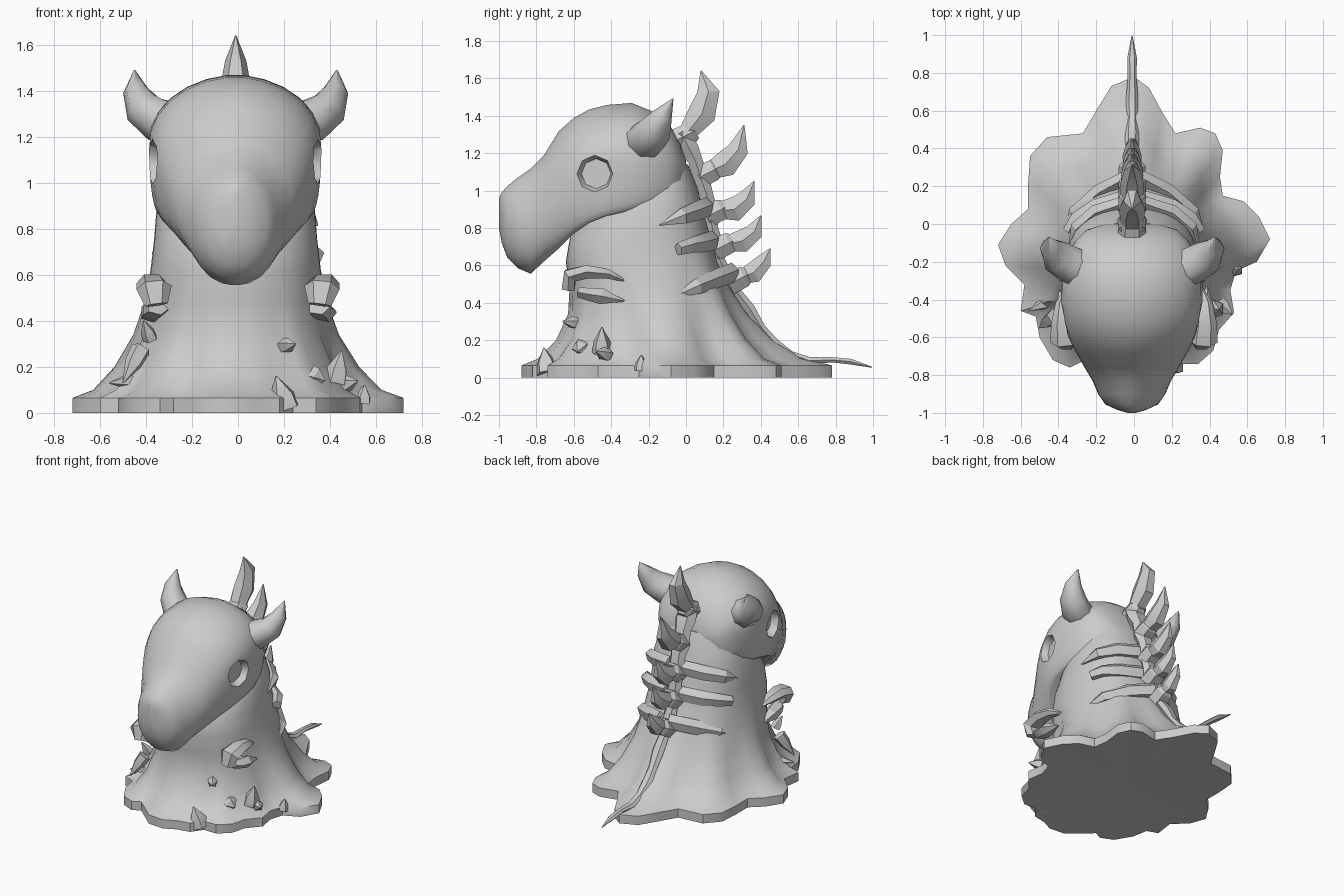
import bpy, bmesh, math
from mathutils import Vector, Matrix

grey = bpy.data.materials.new("plain_grey")
grey.diffuse_color = (0.6, 0.6, 0.6, 1)


def finish(ob, angle=35):
    ob.data.shade_smooth()
    ob.data.set_sharp_from_angle(angle=math.radians(angle))


def make(name, bm, angle=35):
    bmesh.ops.recalc_face_normals(bm, faces=bm.faces[:])
    me = bpy.data.meshes.new(name)
    bm.to_mesh(me)
    bm.free()
    ob = bpy.data.objects.new(name, me)
    bpy.context.collection.objects.link(ob)
    me.materials.append(grey)
    finish(ob, angle)
    return ob


def loft(name, rings, angle=35):
    """Skin a list of equal-length closed rings and cap both ends."""
    bm = bmesh.new()
    vs = [[bm.verts.new(p) for p in r] for r in rings]
    n = len(vs[0])
    for a, b in zip(vs, vs[1:]):
        for i in range(n):
            bm.faces.new((a[i], a[(i + 1) % n], b[(i + 1) % n], b[i]))
    bm.faces.new(vs[0])
    bm.faces.new(vs[-1])
    return make(name, bm, angle)


def spike(name, path, radii, side=(1, 0, 0), sides=6, angle=25):
    """Tapered tube; radii are (along side vector, across it)."""
    pts = [Vector(p) for p in path]
    rings = []
    for i, p in enumerate(pts):
        t = (pts[min(i + 1, len(pts) - 1)] - pts[max(i - 1, 0)]).normalized()
        s = Vector(side)
        s = (s - t * s.dot(t)).normalized()
        u = t.cross(s)
        a, b = radii[i]
        rings.append([p + s * a * math.cos(2 * math.pi * k / sides)
                      + u * b * math.sin(2 * math.pi * k / sides) for k in range(sides)])
    return loft(name, rings, angle)


def power(v, e):
    return math.copysign(abs(v) ** e, v)


# neck with scalloped, flared base and a slightly hollow underside
outline = [(0, .78), (.08, .72), (.15, .59), (.22, .48), (.35, .51), (.43, .48), (.47, .39),
           (.455, .25), (.47, .15), (.58, .12), (.66, .04), (.72, -.08), (.65, -.2),
           (.54, -.25), (.51, -.35), (.53, -.47), (.45, -.56), (.42, -.67), (.34, -.74),
           (.24, -.74), (.18, -.82), (.08, -.84), (0, -.88), (-.12, -.87), (-.2, -.8),
           (-.28, -.73), (-.34, -.76), (-.43, -.72), (-.5, -.6), (-.52, -.49), (-.6, -.46),
           (-.58, -.32), (-.68, -.22), (-.72, -.11), (-.65, 0), (-.56, .08), (-.56, .22),
           (-.55, .36), (-.46, .46), (-.36, .47), (-.27, .48), (-.2, .6), (-.12, .73)]
# height, half width, front y, back y, share of scalloped outline
levels = [(0, .36, -.6, .2, 1), (.065, .36, -.6, .2, 1), (.1, .36, -.55, .2, .74),
          (.2, .365, -.53, .2, .47), (.34, .37, -.56, .2, .22), (.48, .37, -.60, .19, .08),
          (.62, .367, -.64, .16, .01), (.75, .355, -.62, .13, 0), (.9, .343, -.52, .09, 0),
          (1.02, .3, -.42, .06, 0), (1.14, .24, -.32, .01, 0)]
rings = [[(x * .04, y * .04 - .1, .03) for x, y in outline]]
for z, w, yf, yb, k in levels:
    ring = []
    for ox, oy in outline:
        a = math.atan2(oy + .12, ox)
        e = Vector((w * power(math.cos(a), .85) - .01,
                    (yf + yb) / 2 + (yb - yf) / 2 * power(math.sin(a), .85), z))
        ring.append(e.lerp(Vector((ox, oy, z)), k))
    rings.append(ring)
loft("neck_and_base", rings, 40)

# head, beak to nape: y, top, bottom, half width, half width of the flat underside
sections = [(-1.0, .96, .80, .02, .005), (-.985, .99, .72, .075, .008), (-.955, 1.025, .64, .14, .01),
            (-.9, 1.07, .585, .178, .01), (-.83, 1.12, .555, .208, .012), (-.76, 1.19, .62, .25, .06),
            (-.68, 1.32, .69, .295, .15), (-.6, 1.39, .77, .335, .24), (-.52, 1.435, .825, .36, .30),
            (-.42, 1.46, .865, .375, .33), (-.29, 1.47, .895, .373, .33), (-.18, 1.425, .925, .35, .30),
            (-.09, 1.36, .95, .30, .26), (-.03, 1.25, .99, .24, .20), (0, 1.16, 1.06, .14, .10)]
rings = []
for y, top, bot, w, fb in sections:
    c, h = (top + bot) / 2, (top - bot) / 2
    half = []
    for k in range(13):
        a = math.radians(83 - k * 173 / 12)
        ca = max(math.cos(a), 0)
        x = w * ca ** 1.08 if a > 0 else fb + (w - fb) * ca
        half.append((x, c + h * power(math.sin(a), .97)))
    rings.append([(x - .012, y, z) for x, z in half] + [(-x - .012, y, z) for x, z in reversed(half)])
head = loft("head", rings, 60)

# bowl-shaped eye sockets
for s in (-1, 1):
    rot = Matrix.Rotation(-s * math.radians(10), 4, 'Z') @ Matrix.Rotation(s * math.pi / 2, 4, 'Y')
    bm = bmesh.new()
    bmesh.ops.create_cone(bm, cap_ends=True, segments=8, radius1=.08, radius2=.125, depth=.12,
                          matrix=Matrix.Translation((s * .368 - .01, -.49, 1.09)) @ rot)
    cutter = make("eye_cutter", bm)
    mod = head.modifiers.new("socket", 'BOOLEAN')
    mod.operation, mod.solver, mod.object = 'DIFFERENCE', 'EXACT', cutter
    bpy.context.view_layer.objects.active = head
    bpy.ops.object.modifier_apply(modifier=mod.name)
    bpy.data.objects.remove(cutter)
finish(head, 58)

# curved horns
for s in (-1, 1):
    spike("horn", [(s * x - .01, y, z) for x, y, z in
                   [(.24, -.25, 1.25), (.33, -.215, 1.27), (.40, -.17, 1.32),
                    (.435, -.125, 1.40), (.44, -.07, 1.49)]],
          [(.10, .09), (.108, .10), (.095, .085), (.055, .055), (.003, .003)],
          side=(0, 1, -.3), sides=8, angle=65)

# back spines: root, bend and tip in the (y, z) plane, with thickness
spines = [((.0, 1.30), (.085, 1.41), (.12, 1.53), (.08, 1.64), .062),
          ((.12, 1.10), (.21, 1.14), (.28, 1.22), (.31, 1.35), .058),
          ((.16, .89), (.26, .90), (.325, .955), (.365, 1.05), .054),
          ((.20, .71), (.30, .73), (.365, .78), (.40, .865), .05),
          ((.28, .53), (.36, .56), (.415, .62), (.45, .69), .046)]
for *pts, r in spines:
    spike("back_spine", [(-.01, y, z) for y, z in pts],
          [(r, r * .85), (r * 1.1, r * 1.4), (r * .75, r * 1.1), (.003, .003)])
    y, z = pts[0]
    spike("spine_collar", [(-.01, y - .05, z - .03), (-.01, y + .03, z + .01), (-.01, y + .05, z + .02)],
          [(.075, .07), (.07, .065), (.05, .05)])

# knobbly backbone running into a thin tail
bone = [(-.03, 1.31), (.02, 1.22), (.05, 1.16), (.08, 1.06), (.11, .98), (.125, .90), (.14, .80),
        (.16, .72), (.18, .63), (.22, .54), (.27, .46), (.34, .37), (.405, .265), (.475, .185),
        (.56, .125), (.66, .09), (.78, .095), (.88, .085), (.995, .055)]
spike("backbone_and_tail", [(-.01, y, z) for y, z in bone],
      [((.085 - .0035 * i) * (1 if i % 2 else .8), (.06 - .0025 * i) * (1 if i % 2 else .8))
       if i < 18 else (.003, .003) for i in range(19)])

# rib darts wrapping the neck, and hooked claws on the chest
ribs = [[(.05, .11, .91), (.2, .06, .89), (.30, -.02, .86), (.345, -.14, .815)],
        [(.05, .14, .73), (.2, .09, .715), (.30, .03, .705), (.345, -.04, .685)],
        [(.03, .25, .56), (.18, .17, .53), (.31, .06, .485), (.375, -.07, .43)]]
for s in (-1, 1):
    for i, path in enumerate(ribs):
        end = (.035, .035) if i == 1 else (.004, .004)
        spike("rib", [(s * x, y, z) for x, y, z in path],
              [(.055, .04), (.055, .045), (.045, .04), end], side=(0, 0, 1), sides=5)
    spike("upper_hook", [(s * x, y, z) for x, y, z in
                         [(.355, -.63, .47), (.365, -.62, .545), (.375, -.53, .565),
                          (.37, -.42, .555), (.35, -.32, .515)]],
          [(.05, .04), (.078, .045), (.065, .042), (.045, .03), (.004, .004)], sides=6)
    spike("lower_hook", [(s * x, y, z) for x, y, z in
                         [(.35, -.57, .455), (.365, -.52, .445), (.38, -.45, .435), (.385, -.33, .41)]],
          [(.05, .03), (.06, .035), (.05, .045), (.004, .004)], sides=5)

# small thorns near the base: root, tip, radius
thorns = [((.20, -.58, .29), (.25, -.66, .30), .035), ((.32, -.56, .16), (.38, -.58, .14), .05),
          ((.42, -.45, .13), (.45, -.45, .27), .055), ((.45, -.42, .12), (.52, -.48, .14), .04),
          ((.21, -.74, .02), (.165, -.76, .16), .065), ((.54, -.24, .04), (.55, -.24, .12), .04),
          ((-.38, -.50, .32), (-.41, -.54, .40), .035), ((-.42, -.49, .28), (-.5, -.55, .13), .045),
          ((-.43, -.4, .14), (-.56, -.46, .13), .035)]
for root, tip, r in thorns:
    a, b = Vector(root), Vector(tip)
    spike("thorn", [a, a.lerp(b, .4), b], [(r, r), (r * .9, r * .9), (.003, .003)],
          side=(.8, .5, .3), sides=5)
